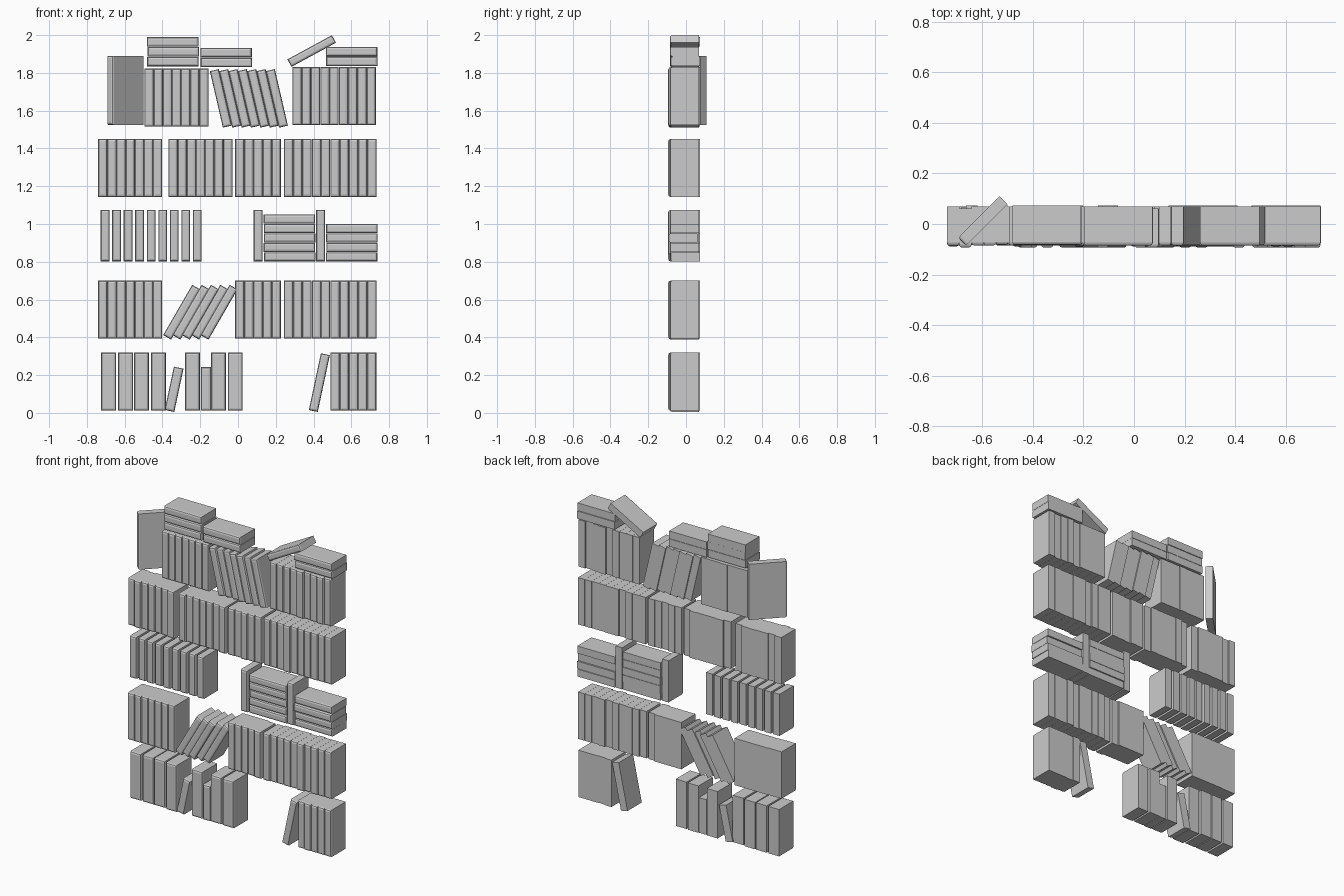
import bpy, bmesh, math, random
from mathutils import Vector

if "Cube" in bpy.data.objects:
    bpy.data.objects.remove(bpy.data.objects["Cube"])

random.seed(4)
FRONT, DEPTH, T, H = -0.086, 0.156, 0.0484, 0.307
H2 = 0.273      # smaller book format


def book(name, x, z, w, h, lean=0, turn=0, y=None, depth=DEPTH):
    """Block with a rounded spine face; origin at lower left front corner."""
    bm = bmesh.new()
    bmesh.ops.create_cube(bm, size=1)
    for v in bm.verts:
        v.co = Vector(((v.co.x + .5) * w, (v.co.y + .5) * depth, (v.co.z + .5) * h))
    spine = [e for e in bm.edges if all(v.co.y < 1e-5 for v in e.verts)]
    bmesh.ops.bevel(bm, geom=spine, offset=0.012, segments=2, profile=0.5, affect='EDGES')
    me = bpy.data.meshes.new(name)
    bm.to_mesh(me)
    bm.free()
    ob = bpy.data.objects.new(name, me)
    bpy.context.collection.objects.link(ob)
    if y is None:
        y = FRONT + random.choice([0, 0, 0, 0.003, -0.003, -0.008])
    ob.location = (x, y, z)
    ob.rotation_euler = (0, math.radians(lean), math.radians(turn))
    return ob


def row(name, x, z, n, h=H, step=T, w=T, lean=0):
    for i in range(n):
        book(name, x + i * step, z, w, h, lean)


def stack(name, x, z, n, step, length=0.272):
    for i in range(n):
        book(name, x + random.uniform(-.002, .002), z + i * step, length, step - 0.002)


def leaning_z(z, w, deg):
    # raise the pivot of a right-leaning book so its low corner rests at z
    return z + w * math.sin(math.radians(deg))


# bottom shelf: thick volumes, two short ones, a leaning one and a block
for x in (-0.724, -0.634, -0.55, -0.46, -0.28, -0.142, -0.053):
    book("thick_book", x, 0.012, 0.078, H)
book("short_leaning_book", -0.388, leaning_z(0.005, 0.052, 12), 0.052, 0.234, 12)
book("short_book", -0.196, 0.012, 0.053, 0.23)
book("leaning_book", 0.375, leaning_z(0.005, T, 12), T, H, 12)
row("upright_book", 0.49, 0.012, 5)

# second shelf
row("upright_book", -0.74, 0.393, 7)
row("leaning_book", -0.396, leaning_z(0.388, T, 30), 5, step=0.0495, lean=30)
row("upright_book", -0.015, 0.393, 5)
row("upright_book", 0.243, 0.393, 10, step=0.0492)

# third shelf: spaced small books, then stacks between upright ends
row("small_book", -0.727, 0.802, 9, h=H2, step=0.061, w=0.047)
for x in (0.083, 0.414):
    book("stack_end_book", x, 0.802, 0.047, H2)
stack("stacked_book", 0.137, 0.802, 5, 0.05)
stack("stacked_book", 0.467, 0.802, 4, 0.05)

# fourth shelf
for x, n, s in ((-0.74, 7, T), (-0.368, 7, T), (-0.015, 5, T), (0.243, 10, 0.0492)):
    row("upright_book", x, 1.143, n, step=s)

# top shelf
book("turned_book", -0.697, 1.525, 0.045, 0.365, turn=-45, y=-0.055, depth=0.233)
row("upright_book", -0.495, 1.515, 7)
row("leaning_book", -0.08, 1.51, 7, step=0.0495, lean=-13)
row("upright_book", 0.288, 1.523, 9, step=0.0492)

# books lying on top
stack("stacked_book", -0.48, 1.835, 3, 0.052)
stack("stacked_book", -0.198, 1.83, 2, 0.052)
stack("stacked_book", 0.467, 1.836, 2, 0.052)
book("propped_book", 0.283, 1.832, 0.268, 0.045, -28.5)
